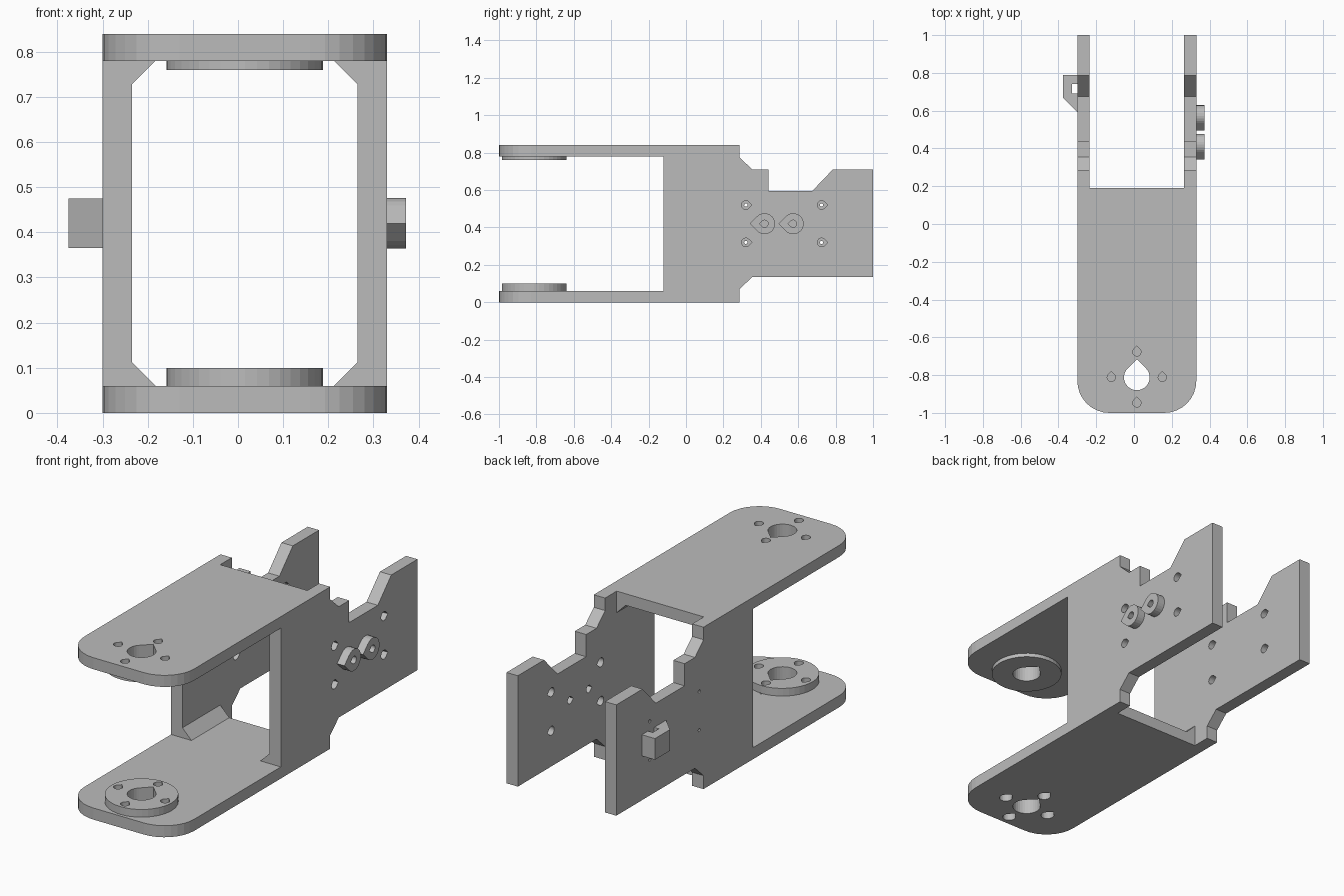
import bpy, bmesh, math

if "Cube" in bpy.data.objects:
    bpy.data.objects.remove(bpy.data.objects["Cube"], do_unlink=True)

grey = bpy.data.materials.new("plain grey")
grey.use_nodes = True
colour = (0.5, 0.5, 0.5, 1)
grey.diffuse_color = colour
grey.node_tree.nodes["Principled BSDF"].inputs["Base Color"].default_value = colour

PLACE = {
    "x": lambda a, b, h: (h, a, b),
    "y": lambda a, b, h: (a, h, b),
    "z": lambda a, b, h: (a, b, h),
}


def prism(name, outline, axis, lo, hi):
    """Extrude a flat outline along an axis from lo to hi."""
    bm = bmesh.new()
    base = [bm.verts.new(PLACE[axis](a, b, lo)) for a, b in outline]
    top = [bm.verts.new(PLACE[axis](a, b, hi)) for a, b in outline]
    bm.faces.new(base)
    bm.faces.new(top)
    n = len(base)
    for i in range(n):
        j = (i + 1) % n
        bm.faces.new((base[i], base[j], top[j], top[i]))
    bmesh.ops.recalc_face_normals(bm, faces=bm.faces)
    mesh = bpy.data.meshes.new(name)
    bm.to_mesh(mesh)
    bm.free()
    mesh.materials.append(grey)
    obj = bpy.data.objects.new(name, mesh)
    bpy.context.collection.objects.link(obj)
    return obj


def arc(ca, cb, r, start, end, steps):
    angles = [math.radians(start + (end - start) * i / steps) for i in range(steps + 1)]
    return [(ca + r * math.cos(t), cb + r * math.sin(t)) for t in angles]


def circle(ca, cb, r, n=32):
    return arc(ca, cb, r, 0, 360, n)[:-1]


def teardrop(ca, cb, r, tip, n=18):
    """Round hole with a right-angled point toward the tip angle."""
    t = math.radians(tip)
    point = (ca + r * 1.414 * math.cos(t), cb + r * 1.414 * math.sin(t))
    return arc(ca, cb, r, tip + 45, tip + 315, n) + [point]


def cut(obj, outline, axis, lo, hi):
    """Remove a prism from the object."""
    cutter = prism("cutter", outline, axis, lo, hi)
    cutter.hide_render = True
    mod = obj.modifiers.new("cut", "BOOLEAN")
    mod.operation, mod.solver, mod.object = "DIFFERENCE", "EXACT", cutter
    bpy.context.view_layer.update()
    graph = bpy.context.evaluated_depsgraph_get()
    result = bpy.data.meshes.new_from_object(obj.evaluated_get(graph))
    obj.modifiers.clear()
    obj.data = result
    bpy.data.objects.remove(cutter, do_unlink=True)


# Main sizes
LEFT, RIGHT, IN_LEFT, IN_RIGHT = 0.33, -0.30, 0.265, -0.235
HEIGHT, THICK, WALL_Y, WEB_Y = 0.84, 0.06, -0.12, 0.19
HX, HY, CORNER = 0.015, -0.812, 0.17

# Arm plates with rounded front corners
plate = (arc(RIGHT + CORNER, -1 + CORNER, CORNER, 180, 270, 8)
         + arc(LEFT - CORNER, -1 + CORNER, CORNER, 270, 360, 8)
         + [(LEFT, WALL_Y), (IN_LEFT, WALL_Y), (IN_LEFT, WEB_Y),
            (IN_RIGHT, WEB_Y), (IN_RIGHT, WALL_Y), (RIGHT, WALL_Y)])
bottom_plate = prism("bottom_plate", plate, "z", 0, THICK)
top_plate = prism("top_plate", plate, "z", HEIGHT - THICK, HEIGHT)

# Round bosses on the inner faces of the plates
bottom_boss = prism("bottom_boss", circle(HX, HY, 0.173, 40), "z", THICK, 0.10)
top_boss = prism("top_boss", circle(HX, HY, 0.173, 40), "z", 0.76, HEIGHT - THICK)

# Centre bores and screw holes
for part in (bottom_plate, bottom_boss, top_plate, top_boss):
    cut(part, teardrop(HX, HY, 0.068, 90, 24), "z", -0.1, 1)
for k in range(4):
    sx = HX + 0.135 * math.cos(k * math.pi / 2)
    sy = HY + 0.135 * math.sin(k * math.pi / 2)
    cut(bottom_plate, teardrop(sx, sy, 0.032, 90), "z", -0.1, 0.1)
    cut(bottom_boss, teardrop(sx, sy, 0.022, 90), "z", 0, 0.2)
    cut(top_plate, teardrop(sx, sy, 0.022, 90), "z", 0.79, 1)

# Side walls
wall = [(WALL_Y, 0), (0.285, 0), (0.285, 0.07), (0.355, 0.135), (1, 0.135),
        (1, 0.71), (0.785, 0.71), (0.675, 0.595), (0.44, 0.595), (0.44, 0.71),
        (0.355, 0.71), (0.285, 0.775), (0.285, HEIGHT), (WALL_Y, HEIGHT)]
left_wall = prism("left_wall", wall, "x", IN_LEFT, LEFT)
right_wall = prism("right_wall", wall, "x", RIGHT, IN_RIGHT)

# Mounting holes, stepped on the right wall
for y in (0.32, 0.725):
    for z in (0.32, 0.52):
        cut(left_wall, teardrop(y, z, 0.023, 0), "x", 0.2, 0.4)
        cut(right_wall, teardrop(y, z, 0.023, 0), "x", -0.285, -0.2)
        cut(right_wall, circle(y, z, 0.009, 10), "x", -0.4, -0.25)

# Pointed lugs on the left wall
for i, y in enumerate((0.42, 0.573)):
    lug = prism(f"lug_{i + 1}", teardrop(y, 0.42, 0.056, 180), "x", LEFT, 0.372)
    for part in (lug, left_wall):
        cut(part, teardrop(y, 0.42, 0.019, 180), "x", 0.2, 0.4)

# Cable loop on the right wall
loop = [(RIGHT, 0.79), (-0.375, 0.79), (-0.375, 0.667), (RIGHT, 0.592),
        (RIGHT, 0.69), (-0.327, 0.69), (-0.327, 0.74), (RIGHT, 0.74)]
prism("cable_loop", loop, "z", 0.365, 0.475)

# Corner gussets
for side, x, step in (("left", IN_LEFT, -0.052), ("right", IN_RIGHT, 0.052)):
    for level, z, rise in (("bottom", THICK, 0.052), ("top", HEIGHT - THICK, -0.052)):
        prism(f"{level}_{side}_gusset", [(x, z), (x + step, z), (x, z + rise)],
              "y", WALL_Y, WEB_Y)
